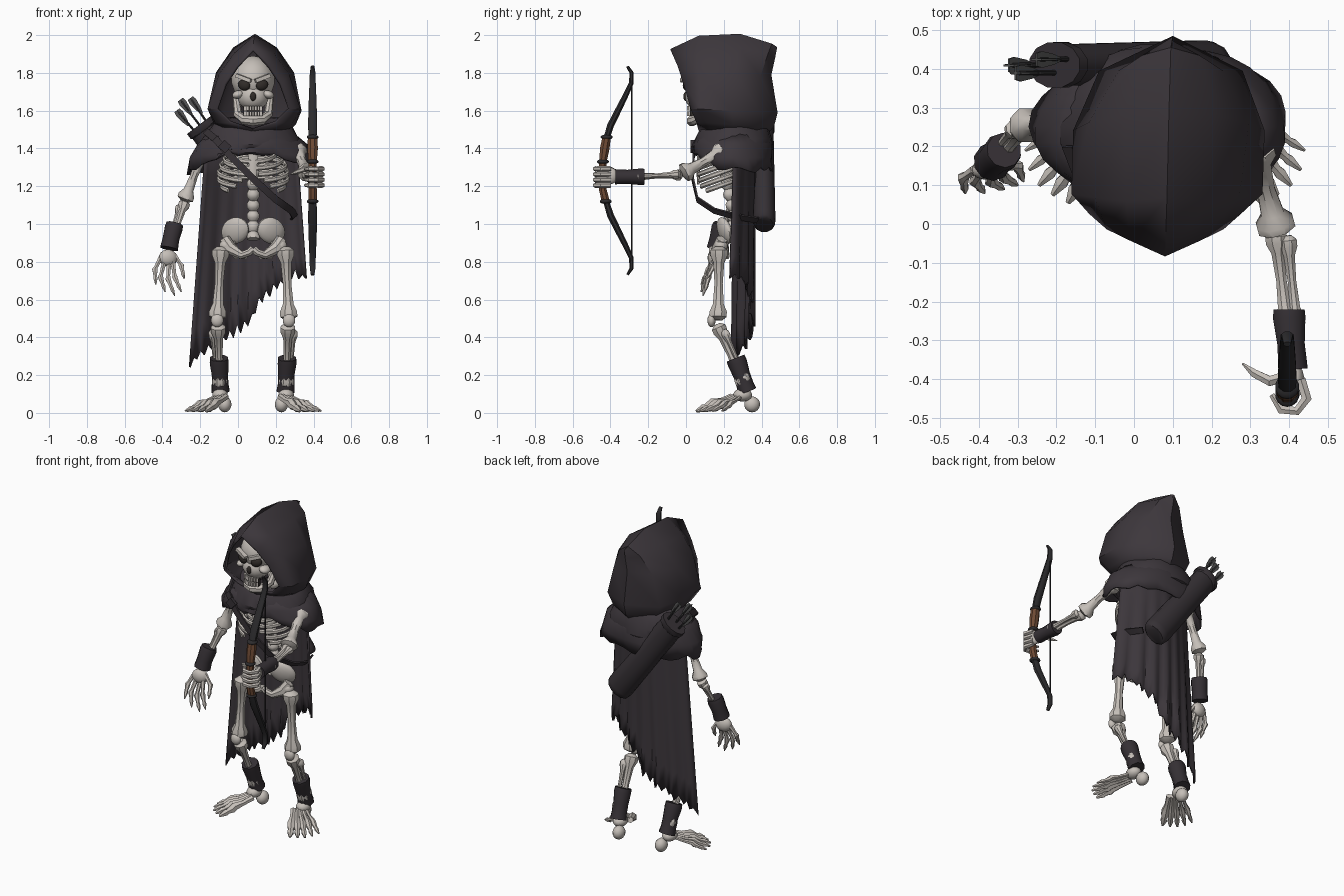
import bpy, bmesh, math, random
from mathutils import Vector, Euler

random.seed(4)
CX = 0.08  # body centre line


def material(name, rgb):
    m = bpy.data.materials.new(name)
    m.diffuse_color = (*rgb, 1)
    return m


CLOTH = material("dark_cloth", (0.046, 0.038, 0.045))
LEATHER = material("dark_leather", (0.036, 0.030, 0.035))
BONE = material("bone", (0.56, 0.52, 0.48))
WOOD = material("black_wood", (0.025, 0.024, 0.026))
GRIP = material("brown_grip", (0.16, 0.07, 0.035))
FEATHER = material("grey_feather", (0.09, 0.09, 0.09))
SOCKET = material("socket_black", (0.03, 0.025, 0.022))


def finish(name, bm, mat, thick=0):
    bmesh.ops.remove_doubles(bm, verts=bm.verts, dist=0.0005)
    bmesh.ops.recalc_face_normals(bm, faces=bm.faces)
    me = bpy.data.meshes.new(name)
    bm.to_mesh(me)
    bm.free()
    me.materials.append(mat)
    ob = bpy.data.objects.new(name, me)
    bpy.context.collection.objects.link(ob)
    if thick:
        mod = ob.modifiers.new("thickness", "SOLIDIFY")
        mod.thickness = thick
        mod.offset = 0
    return ob


def grid(name, rows, mat, loop=False, cap=False, thick=0):
    """Skin rows of points with quads."""
    bm = bmesh.new()
    vs = [[bm.verts.new(p) for p in r] for r in rows]
    n = len(rows[0])
    for a, b in zip(vs, vs[1:]):
        for i in range(n if loop else n - 1):
            j = (i + 1) % n
            bm.faces.new((a[i], a[j], b[j], b[i]))
    if cap:
        bm.faces.new(vs[0])
        bm.faces.new(vs[-1])
    return finish(name, bm, mat, thick)


def sweep(name, pts, radii, mat, sides=8, flat=1.0, ref=None):
    """Tube along points; ref is the wide direction, flat scales the other."""
    pts = [Vector(p) for p in pts]
    if not isinstance(radii, (list, tuple)):
        radii = [radii] * len(pts)
    d = pts[-1] - pts[0]
    ref = Vector(ref) if ref else Vector((0, 1, 0) if abs(d.z) > 0.7 * d.length else (0, 0, 1))
    rows = []
    for k, p in enumerate(pts):
        t = (pts[min(k + 1, len(pts) - 1)] - pts[max(k - 1, 0)]).normalized()
        s = t.cross(ref).normalized()
        u = s.cross(t)
        rows.append([p + radii[k] * (s * flat * math.cos(a) + u * math.sin(a))
                     for a in (2 * math.pi * (i + 0.5) / sides for i in range(sides))])
    return grid(name, rows, mat, True, True)


def bone(name, a, b, r, knob=1.8):
    a, b = Vector(a), Vector(b)
    f = (0, 0.05, 0.12, 0.22, 0.5, 0.78, 0.88, 0.95, 1)
    w = (0.8, knob, knob, 1.1, 0.85, 1.1, knob, knob, 0.8)
    return sweep(name, [a.lerp(b, x) for x in f], [r * x for x in w], BONE)


def blob(name, loc, scale, mat=BONE, rot=(0, 0, 0), seg=14):
    bm = bmesh.new()
    bmesh.ops.create_uvsphere(bm, u_segments=seg, v_segments=seg // 2 + 2, radius=1)
    e = Euler(rot).to_matrix()
    for v in bm.verts:
        v.co = e @ (v.co * Vector(scale)) + Vector(loc)
    return finish(name, bm, mat)


def box(name, loc, size, mat=BONE, rot=(0, 0, 0)):
    bm = bmesh.new()
    bmesh.ops.create_cube(bm, size=1)
    e = Euler(rot).to_matrix()
    for v in bm.verts:
        v.co = e @ (v.co * Vector(size)) + Vector(loc)
    return finish(name, bm, mat)


# hood: half profiles from crown to neck, face opening to back seam
half = [
    [(0, -.08, 1.92), (.085, -.04, 1.83), (.145, -.01, 1.74), (.19, .03, 1.61), (.12, .06, 1.54), (0, .07, 1.50)],
    [(0, .07, 1.99), (.10, .06, 1.90), (.18, .07, 1.79), (.24, .08, 1.61), (.20, .12, 1.54), (.10, .14, 1.48)],
    [(0, .285, 2.0), (.11, .28, 1.93), (.20, .26, 1.80), (.24, .24, 1.60), (.21, .25, 1.53), (.15, .25, 1.47)],
    [(0, .45, 1.95), (.07, .43, 1.90), (.13, .39, 1.78), (.18, .39, 1.59), (.15, .38, 1.52), (.11, .36, 1.47)],
    [(0, .476, 1.935), (0, .465, 1.88), (0, .445, 1.79), (0, .478, 1.59), (0, .46, 1.52), (0, .42, 1.47)]]
rows = []
for k, h in enumerate(half):
    c = 0.08 + 0.005 * k
    rows.append([(c - x, y, z) for x, y, z in h[::-1]] + [(c + x, y, z) for x, y, z in h[1:]])
grid("hood", rows, CLOTH, thick=0.014)


# scarf and shoulder cape: elliptical rings with folds and a torn hem
def drape(name, rings, jag, n=32):
    rows = []
    for k, (z, rx, ry, lift) in enumerate(rings):
        row = []
        for i in range(n):
            a = 2 * math.pi * i / n
            w = 1 + 0.03 * math.sin(5 * a + 1.7 * k)
            front = max(0, -math.sin(a)) ** 2
            dz = random.uniform(-jag, jag) if k == len(rings) - 1 else 0
            row.append((0.068 + rx * w * math.cos(a), 0.25 + ry * w * math.sin(a), z + lift * front + dz))
        rows.append(row)
    grid(name, rows, CLOTH, True, thick=0.012)


drape("scarf", [(1.56, .17, .15, -.04), (1.51, .21, .18, -.03), (1.45, .25, .205, -.03),
                (1.40, .26, .205, 0), (1.39, .24, .19, 0)], 0.012)
drape("shoulder_cape", [(1.48, .22, .17, 0), (1.42, .285, .20, 0), (1.35, .315, .205, .03),
                        (1.28, .325, .20, .10)], 0.022)

# long torn cloak, hem rising from one side to the other
hem = [(-.255, .26), (-.17, .33), (0, .43), (.06, .47), (.1, .57), (.2, .66), (.28, .72), (.37, .72)]
cols = []
for i in range(33):
    f = i / 32
    hx, u = -.255 + .615 * f, 2 * f - 1
    (x0, z0), (x1, z1) = next((a, b) for a, b in zip(hem, hem[1:]) if a[0] <= hx <= b[0])
    zb = z0 + (z1 - z0) * (hx - x0) / (x1 - x0) + (0.03 if i % 2 else -0.015) * random.uniform(.5, 1.3)
    y = .365 - .11 * u * u
    cols.append([(-.17 + .48 * f + (hx + .17 - .48 * f) * t, y - .015 * t + .012 * t * math.sin(i * 1.3),
                  1.42 + (zb - 1.42) * t) for t in (k / 7 for k in range(8))])
grid("cloak", cols, CLOTH, thick=0.012)

# skull
blob("cranium", (CX, .13, 1.765), (.118, .14, .125))
blob("face_bone", (CX, .075, 1.675), (.085, .082, .075))
sweep("jaw", [(CX + x, y, z) for x, y, z in [(-.09, .14, 1.67), (-.08, .10, 1.58), (-.045, .045, 1.55), (0, .03, 1.545),
              (.045, .045, 1.55), (.08, .10, 1.58), (.09, .14, 1.67)]], [.018, .024, .026, .028, .026, .024, .018], BONE)
blob("nose_hole", (CX, -.002, 1.675), (.016, .012, .024), SOCKET)
box("mouth_gap", (CX, .03, 1.598), (.10, .02, .05), SOCKET)
for i in range(7):
    x = (i - 3) * .014
    for n, z in (("upper_tooth", 1.613), ("lower_tooth", 1.583)):
        box(n, (CX + x, .012 + 9 * x * x, z), (.012, .016, .024))
for s in (-1, 1):
    blob("eye_socket", (CX + s * .048, .004, 1.735), (.034, .020, .028), SOCKET, (0, s * -.3, s * .3))
    box("brow", (CX + s * .05, -.006, 1.772), (.085, .028, .02), BONE, (0, s * -.35, s * .3))
    blob("cheekbone", (CX + s * .08, .045, 1.685), (.032, .04, .022), BONE, (0, s * .3, 0))

# spine, ribs and pelvis
n = 37
sweep("spine", [(CX, .23 + .02 * math.sin(k * .25), .92 + .68 * k / (n - 1)) for k in range(n)],
      [(.036, .036, .022)[k % 3] for k in range(n)], BONE)
sweep("sternum", [(CX, .075, 1.38), (CX, .065, 1.30), (CX, .065, 1.21)], [.03, .022, .014], BONE, flat=.5, ref=(1, 0, 0))
for s in (-1, 1):
    for k in range(6):
        rx = (.12, .155, .175, .185, .185, .17)[k]
        end = math.pi * (.97, .97, .95, .9, .84, .72)[k]
        arc = [end * j / 10 for j in range(11)]
        sweep("rib", [(CX + s * rx * math.sin(a), .185 + .12 * math.cos(a), 1.42 - .034 * k - .045 * (1 - math.cos(a)))
                      for a in arc], .014, BONE, 6, .6)
    bone("collarbone", (CX + s * .02, .09, 1.42), (CX + s * .22, .2, 1.42), .014)
    blob("hip_wing", (CX + s * .095, .205, .965), (.083, .03, .068), BONE, (.25, s * .55, s * .5))
    sweep("pubic_arch", [(CX + s * x, y, z) for x, y, z in [(.15, .19, .92), (.12, .17, .87), (.06, .15, .835),
          (.02, .14, .85), (0, .14, .87)]], [.03, .034, .022, .02, .02], BONE)
    sweep("seat_bone", [(CX + s * x, y, z) for x, y, z in [(.12, .2, .9), (.085, .21, .83), (.04, .17, .83)]],
          [.025, .022, .016], BONE)

    # legs and feet
    def P(x, y, z):
        return Vector((CX + s * x, y, z))
    bone("thigh_bone", P(.17, .175, .88), P(.19, .17, .49), .028, 1.75)
    blob("thigh_head", P(.145, .185, .885), (.035, .035, .035))
    blob("kneecap", P(.19, .135, .49), (.034, .022, .036))
    bone("shin_bone", P(.185, .165, .47), P(.175, .31, .14), .023, 1.8)
    bone("calf_bone", P(.215, .20, .44), P(.195, .325, .16), .013)
    sweep("ankle_wrap", [P(.18, .262, .29), P(.18, .272, .265), P(.175, .295, .20), P(.175, .312, .15), P(.172, .325, .115)],
          [.05, .052, .045, .046, .05], LEATHER, 10)
    blob("heel", P(.15, .35, .045), (.036, .042, .042))
    blob("ankle", P(.175, .30, .095), (.042, .05, .035))
    for k, (x, y) in enumerate([(.36, .19), (.35, .14), (.325, .1), (.29, .075), (.25, .055)]):
        a, b = P(.20 - .014 * k, .29 - .012 * k, .085), P(x, y, .01)
        w = .011 + .0018 * k
        sweep("toe", [a, a.lerp(b, .3), a.lerp(b, .55) + Vector((0, 0, .008)), a.lerp(b, .63), a.lerp(b, .75),
                      a.lerp(b, .82), b], [w, w * .9, w * 1.4, w * 1.4, w * .9, w * 1.15, w * .4], BONE, 6)

# hanging arm
bone("upper_arm", (-.18, .25, 1.39), (-.285, .255, 1.12), .026)
bone("forearm_inner", (-.28, .25, 1.12), (-.35, .165, .90), .018)
bone("forearm_outer", (-.305, .25, 1.10), (-.37, .175, .90), .013)
sweep("wrist_wrap", [(-.335, .19, 1.0), (-.34, .185, .98), (-.355, .17, .92), (-.365, .16, .87)],
      [.046, .05, .046, .05], LEATHER, 10)
blob("palm", (-.37, .145, .82), (.05, .03, .045), BONE, (0, .15, .2))
for b, m, t in [((-.41, .14, .82), (-.44, .12, .76), (-.435, .08, .68)), ((-.39, .14, .80), (-.41, .11, .72), (-.385, .08, .64)),
                ((-.365, .14, .79), (-.37, .11, .71), (-.335, .09, .62)), ((-.345, .14, .80), (-.335, .12, .72), (-.30, .10, .64)),
                ((-.34, .15, .84), (-.30, .15, .78), (-.285, .11, .71))]:
    b, m, t = Vector(b), Vector(m), Vector(t)
    sweep("finger", [b, b.lerp(m, .8), m, m.lerp(t, .45), m.lerp(t, .6), t], [.014, .011, .016, .010, .012, .003], BONE, 6)

# raised arm, gripping the bow
bone("upper_arm", (.31, .2, 1.39), (.37, -.02, 1.265), .029)
bone("forearm_inner", (.365, -.02, 1.26), (.395, -.27, 1.25), .017)
bone("forearm_outer", (.395, -.03, 1.265), (.42, -.27, 1.25), .014)
sweep("wrist_wrap", [(.40, -.22, 1.25), (.40, -.24, 1.25), (.405, -.31, 1.25), (.41, -.375, 1.25)],
      [.042, .044, .037, .04], LEATHER, 10)
blob("palm", (.415, -.405, 1.255), (.025, .045, .045))
for k in range(4):
    z = 1.205 + .029 * k
    sweep("finger", [(.43, -.40, z), (.445, -.45, z), (.42, -.482, z), (.38, -.478, z), (.355, -.44, z)],
          [.014, .015, .013, .014, .008], BONE, 6)
sweep("thumb", [(.40, -.39, 1.285), (.35, -.405, 1.29), (.31, -.385, 1.275), (.28, -.36, 1.265)],
      [.015, .015, .012, .003], BONE, 6)

# bow and string
BX = .395
top = [(-.31, 1.835), (-.288, 1.80), (-.29, 1.745), (-.32, 1.68), (-.36, 1.60), (-.40, 1.52), (-.425, 1.44)]
w = [.010, .016, .018, .021, .024, .026, .022]
for n, flip in (("upper_limb", 1), ("lower_limb", -1)):
    sweep(n, [(BX, y, 1.283 + flip * (z - 1.283)) for y, z in top], w, WOOD, 8, .75, (1, 0, 0))
sweep("bow_handle", [(BX, y, z) for y, z in [(-.42, 1.46), (-.43, 1.40), (-.44, 1.33), (-.445, 1.25), (-.44, 1.18), (-.425, 1.12)]],
      [.027, .030, .024, .021, .024, .025], GRIP, 8, .9, (1, 0, 0))
for z, y in ((1.46, -.42), (1.33, -.44), (1.12, -.425)):
    blob("handle_band", (BX, y, z), (.032, .032, .014), WOOD)
sweep("bow_string", [(BX, -.287, 1.79), (BX, -.287, .776)], .004, WOOD, 6)

# quiver with arrows and its chest strap
A, B = Vector((-.205, .41, 1.525)), Vector((.195, .415, .995))
sweep("quiver", [A.lerp(B, t) for t in (.07, 0, 0, .05, .06, .5, .94, .985, 1)],
      [.06, .07, .084, .084, .076, .08, .084, .078, .065], LEATHER, 12, .72, (.8, 0, .6))
ax = (A - B).normalized()
for dx, dy, ln in ((-.035, .0, .12), (.0, -.02, .155), (.035, .015, .13)):
    p = A + Vector((.8 * dx, dy, .6 * dx)) - ax * .1
    q = A + Vector((1.1 * dx, dy, .8 * dx)) + ax * ln
    sweep("arrow_shaft", [p, q], .007, WOOD, 6)
    for ref in ((0, 1, 0), (.8, 0, .6)):
        sweep("arrow_feather", [q - ax * .09, q - ax * .06, q - ax * .01, q + ax * .012], [.008, .02, .03, .024], FEATHER, 4, .15, ref)
sweep("strap", [(-.17, .2, 1.49), (-.12, .07, 1.45), (-.04, .04, 1.36), (.08, .035, 1.24), (.2, .06, 1.13), (.285, .15, 1.07),
                (.30, .26, 1.04), (.25, .38, 1.02)], .026, LEATHER, 4, .28, (.7, 0, .7))
box("strap_buckle", (-.07, .035, 1.41), (.05, .02, .05), LEATHER, (0, .75, 0))

# smooth shading with sharp edges kept
for ob in bpy.data.objects:
    ob.select_set(ob.type == "MESH")
bpy.context.view_layer.objects.active = bpy.data.objects["hood"]
bpy.ops.object.shade_smooth_by_angle(angle=math.radians(40))
